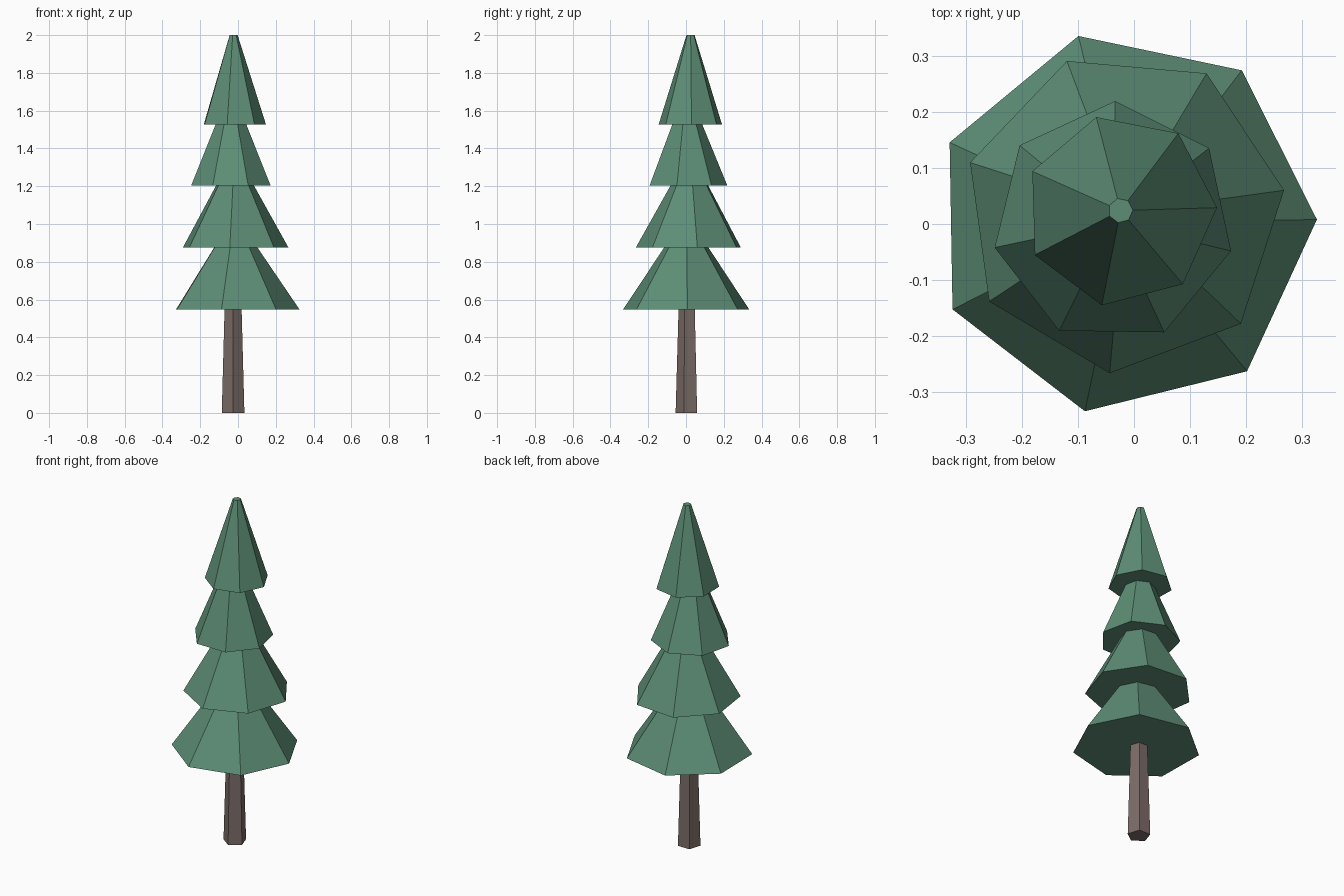
import bpy, bmesh
from math import cos, sin, radians, tau

if "Cube" in bpy.data.objects:
    bpy.data.objects.remove(bpy.data.objects["Cube"])


def material(name, color):
    m = bpy.data.materials.new(name)
    m.diffuse_color = (*color, 1)
    m.use_nodes = True
    m.node_tree.nodes["Principled BSDF"].inputs["Base Color"].default_value = m.diffuse_color
    return m


def frustum(name, sides, center, z0, z1, r0, r1, phase, mat):
    """Closed low-poly tapered prism, first corner at angle phase."""
    bm = bmesh.new()
    rings = []
    for z, r in ((z0, r0), (z1, r1)):
        ring = []
        for i in range(sides):
            a = radians(phase) + tau * i / sides
            ring.append(bm.verts.new((center[0] + r * cos(a), center[1] + r * sin(a), z)))
        rings.append(ring)
    low, high = rings
    for i in range(sides):
        j = (i + 1) % sides
        bm.faces.new((low[i], low[j], high[j], high[i]))
    bm.faces.new(low[::-1])
    bm.faces.new(high)
    mesh = bpy.data.meshes.new(name)
    bm.to_mesh(mesh)
    bm.free()
    mesh.materials.append(mat)
    obj = bpy.data.objects.new(name, mesh)
    bpy.context.collection.objects.link(obj)
    return obj


bark = material("bark", (0.20, 0.15, 0.135))
needles = material("needles", (0.11, 0.27, 0.18))

# Five-sided trunk, ending inside the lowest tier
frustum("trunk", 5, (-0.026, 0.008), 0, 0.6, 0.063, 0.046, -18, bark)

# Seven-sided foliage tiers: centre, base height, base radius, twist
tiers = [
    ((-0.017, 0.002), 0.547, 0.343, 1),
    ((-0.018, 0.021), 0.875, 0.288, 7.8),
    ((-0.037, 0.003), 1.203, 0.216, -13.7),
    ((-0.024, 0.024), 1.527, 0.172, 1.7),
]
for n, (center, z, r, twist) in enumerate(tiers, 1):
    frustum(f"foliage_tier_{n}", 7, center, z, z + 0.473, r, 0.022, twist, needles)
